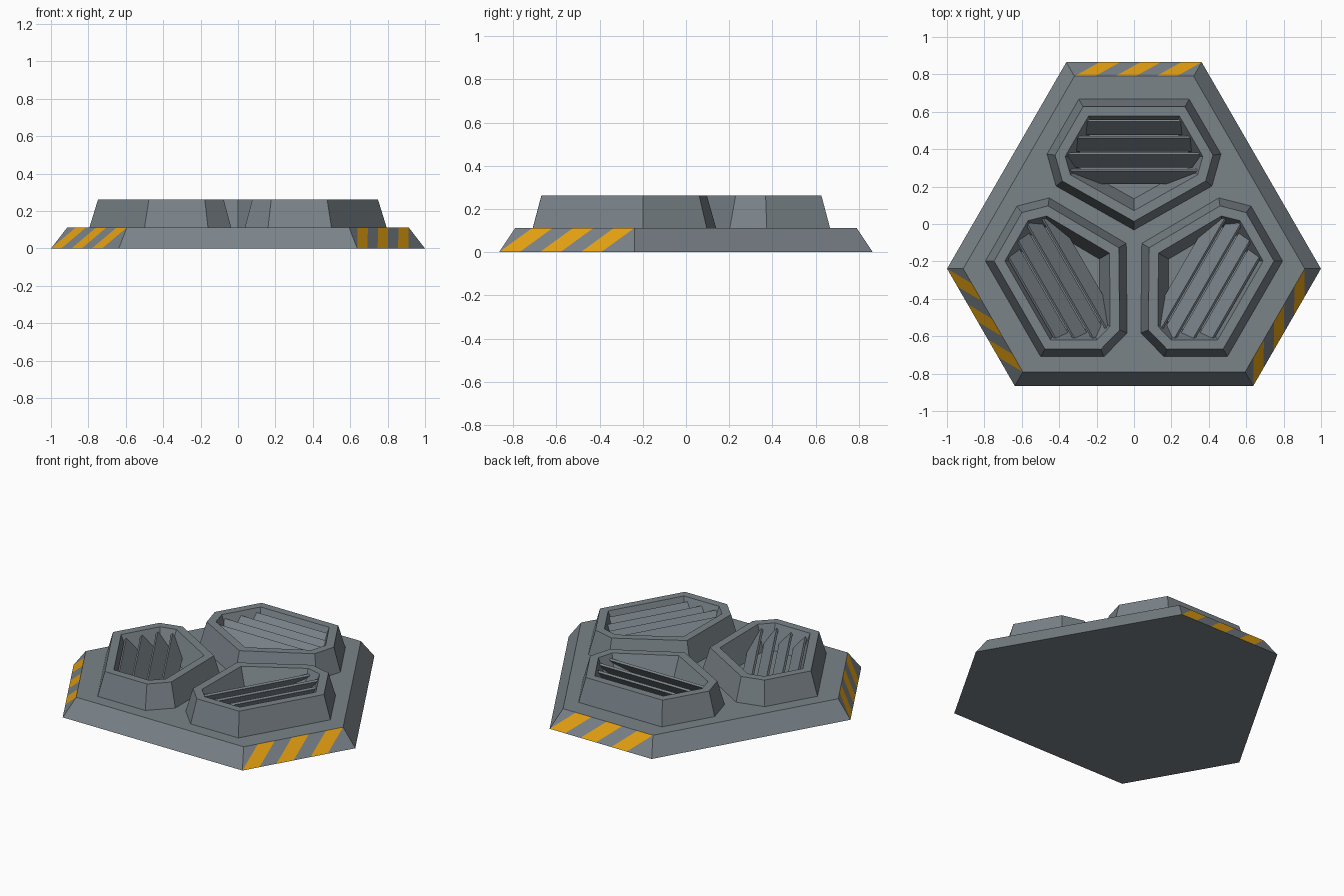
import bpy, bmesh, math
from mathutils import Matrix, Vector

if "Cube" in bpy.data.objects:
    bpy.data.objects.remove(bpy.data.objects["Cube"])

CY = -0.08                      # centre of the three-fold symmetry
BASE_Z, TOP_Z = 0.112, 0.262


def material(name, rgb):
    m = bpy.data.materials.new(name)
    m.diffuse_color = (*rgb, 1)
    m.use_nodes = True
    m.node_tree.nodes["Principled BSDF"].inputs["Base Color"].default_value = m.diffuse_color
    return m


grey = material("steel grey", (0.195, 0.227, 0.25))
amber = material("hazard amber", (0.807, 0.366, 0.006))


def finish(name, bm):
    bmesh.ops.remove_doubles(bm, verts=bm.verts, dist=1e-5)
    bmesh.ops.recalc_face_normals(bm, faces=bm.faces)
    me = bpy.data.meshes.new(name)
    bm.to_mesh(me)
    bm.free()
    me.materials.append(grey)
    me.materials.append(amber)
    ob = bpy.data.objects.new(name, me)
    bpy.context.collection.objects.link(ob)
    return ob


def turn(k):
    c = Vector((0, CY, 0))
    return (Matrix.Translation(c) @ Matrix.Rotation(math.radians(120 * k), 4, 'Z')
            @ Matrix.Translation(-c))


def inset(poly, d):
    """Move every edge of a counter-clockwise convex outline inward by d."""
    out = []
    n = len(poly)
    for i in range(n):
        p = Vector(poly[i])
        a = (p - Vector(poly[i - 1])).normalized()
        b = (Vector(poly[(i + 1) % n]) - p).normalized()
        na, nb = Vector((-a.y, a.x)), Vector((-b.y, b.x))
        out.append(p + (na + nb) * d / (1 + na.dot(nb)))
    return out


def face(bm, pts, mat=0):
    f = bm.faces.new([bm.verts.new(p) for p in pts])
    f.material_index = mat


# Base plate: chamfered truncated triangle, short sides striped
HALF, DIST, IN = 0.362, 0.945, 0.075
cut = IN / math.sqrt(3)
slant = math.hypot(IN, BASE_Z)
width = (2 * HALF - cut - slant) / 5
bm = bmesh.new()
bottom, top = [], []
for k in range(3):
    M, Mn = turn(k), turn(k + 1)

    def lo(u, m=M):
        return m @ Vector((HALF - u, CY + DIST, 0))

    def hi(u, m=M):
        return m @ Vector((HALF - u, CY + DIST - IN, BASE_Z))

    end = 2 * HALF
    bs = [lo(i * width) for i in range(6)]
    ts = [hi(slant + i * width) for i in range(6)]
    face(bm, [bs[0], ts[0], hi(cut)])
    for i in range(5):
        face(bm, [bs[i], bs[i + 1], ts[i + 1], ts[i]], 1 - i % 2)
    face(bm, [bs[5], lo(end), ts[5]])
    # plain long side
    face(bm, [lo(end), lo(0, Mn), hi(cut, Mn), hi(end - cut)])
    bottom += bs + [lo(end)]
    top += [hi(cut)] + ts
face(bm, bottom)
face(bm, top)
finish("base_plate", bm)

# Vent outline: seven-sided, pointed toward the centre
right = [(0, -0.032), (0.417, 0.203), (0.465, 0.374), (0.295, 0.667)]
outline = right + [(-x, y) for x, y in reversed(right[1:])]
rings = [(0, BASE_Z), (0.04, TOP_Z), (0.09, TOP_Z), (0.145, BASE_Z)]
loops = [[Vector((p.x, p.y, z)) for p in inset(outline, d)] for d, z in rings]

for k in range(3):
    M = turn(k)
    # Sloped frame around each vent
    bm = bmesh.new()
    n = len(outline)
    for a, b in zip(loops, loops[1:]):
        for i in range(n):
            j = (i + 1) % n
            face(bm, [a[i], a[j], b[j], b[i]])
    bm.transform(M)
    finish(f"vent_frame_{k + 1}", bm)

    # Tilted slats, trimmed to the inside walls of the frame
    bm = bmesh.new()
    for s in range(4):
        y = 0.517 - 0.0875 * s
        box = Matrix.Translation((0, y, 0.192)) @ Matrix.Rotation(math.radians(49), 4, 'X')
        bmesh.ops.create_cube(bm, size=1, matrix=box @ Matrix.Diagonal((1, 0.108, 0.014, 1)))
    for i in range(n):
        j = (i + 1) % n
        p, q, r = loops[2][i], loops[2][j], loops[3][i]
        no = (q - p).cross(r - p).normalized()
        if no.dot(Vector((0, 0.35, 0.2)) - p) > 0:
            no = -no
        geom = bm.verts[:] + bm.edges[:] + bm.faces[:]
        bmesh.ops.bisect_plane(bm, geom=geom, plane_co=p + no * 0.004,
                               plane_no=no, clear_outer=True)
        rim = [e for e in bm.edges if e.is_boundary]
        if rim:
            bmesh.ops.holes_fill(bm, edges=rim)
    bm.transform(M)
    finish(f"vent_slats_{k + 1}", bm)
